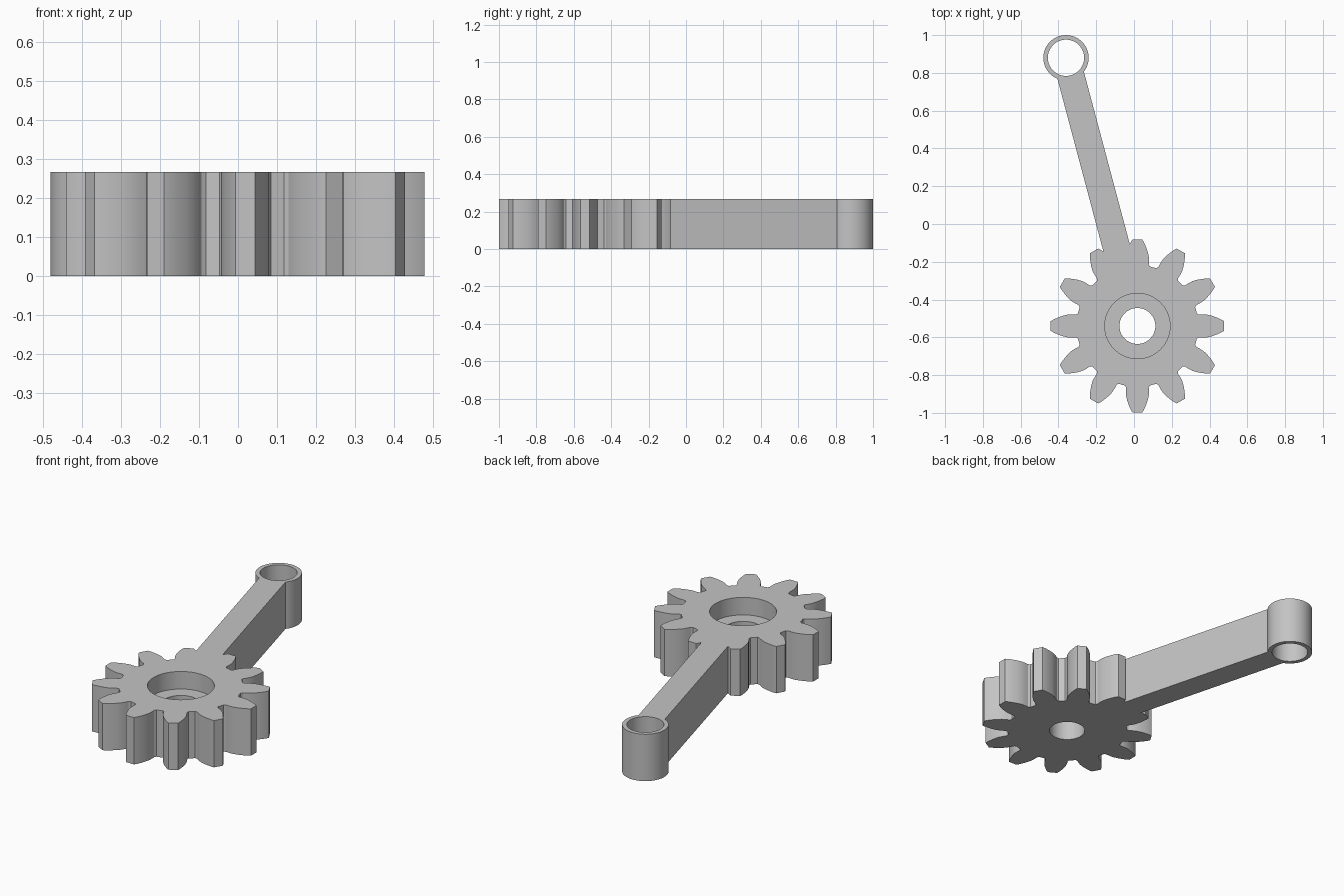
import bpy, bmesh
from math import sin, cos, pi, hypot
from mathutils import Vector

cube = bpy.data.objects.get("Cube")
if cube:
    bpy.data.objects.remove(cube, do_unlink=True)

HEIGHT = 0.267
TEETH = 12
GEAR = Vector((0.018, -0.54))
RING = Vector((-0.36, 0.88))

grey = bpy.data.materials.new("light grey")
grey.use_nodes = True
colour = (0.55, 0.55, 0.55, 1)
grey.diffuse_color = colour
grey.node_tree.nodes["Principled BSDF"].inputs["Base Color"].default_value = colour


def prism(name, outline, z0=0.0, z1=HEIGHT):
    """Extrude a counter-clockwise outline from z0 to z1."""
    bm = bmesh.new()
    base = bm.faces.new([bm.verts.new((p[0], p[1], z0)) for p in outline])
    top = bmesh.ops.extrude_face_region(bm, geom=[base])["geom"]
    verts = [g for g in top if isinstance(g, bmesh.types.BMVert)]
    bmesh.ops.translate(bm, verts=verts, vec=(0, 0, z1 - z0))
    bmesh.ops.recalc_face_normals(bm, faces=bm.faces)
    mesh = bpy.data.meshes.new(name)
    bm.to_mesh(mesh)
    bm.free()
    mesh.materials.append(grey)
    obj = bpy.data.objects.new(name, mesh)
    bpy.context.collection.objects.link(obj)
    return obj


def circle(centre, radius, n=64):
    return [centre + radius * Vector((cos(2 * pi * i / n), sin(2 * pi * i / n)))
            for i in range(n)]


def combine(target, tool, operation):
    """Apply a boolean, then discard the tool."""
    tool.hide_render = True
    mod = target.modifiers.new(operation.lower(), "BOOLEAN")
    mod.operation = operation
    mod.solver = "EXACT"
    mod.object = tool
    bpy.context.view_layer.objects.active = target
    bpy.ops.object.modifier_apply(modifier=mod.name)
    bpy.data.objects.remove(tool, do_unlink=True)


# Gear outline: half a tooth as (distance out, half width), mirrored and repeated
half_tooth = [(0.315, 0.066), (0.326, 0.060), (0.345, 0.061), (0.37, 0.060),
              (0.395, 0.054), (0.42, 0.045), (0.445, 0.034), (0.459, 0.025)]
tooth = [(r, -w) for r, w in half_tooth] + [(r, w) for r, w in reversed(half_tooth)]
outline = []
for i in range(TEETH):
    a = 2 * pi * i / TEETH
    axis, side = Vector((cos(a), sin(a))), Vector((-sin(a), cos(a)))
    outline += [GEAR + r * axis + w * side for r, w in tooth]
lever = prism("gear_lever", outline)

# Arm from the gear body to the end ring
along = (RING - GEAR).normalized()
across = Vector((-along.y, along.x)) * 0.0725
start, end = GEAR + along * 0.25, RING - along * 0.03
combine(lever, prism("arm", [start - across, end - across, end + across, start + across]),
        "UNION")

# End ring
combine(lever, prism("end_ring", circle(RING, 0.12)), "UNION")

# Ring hole, hub hole and the wider recess above it
for name, centre, radius, bottom in (("ring_hole", RING, 0.096, -0.1),
                                     ("hub_hole", GEAR, 0.095, -0.1),
                                     ("hub_recess", GEAR, 0.173, HEIGHT - 0.1)):
    combine(lever, prism(name, circle(centre, radius), bottom, HEIGHT + 0.1), "DIFFERENCE")

# Smooth round walls, sharp rims
bpy.ops.object.select_all(action="DESELECT")
lever.select_set(True)
bpy.context.view_layer.objects.active = lever
bpy.ops.object.shade_smooth_by_angle(angle=pi / 6)
